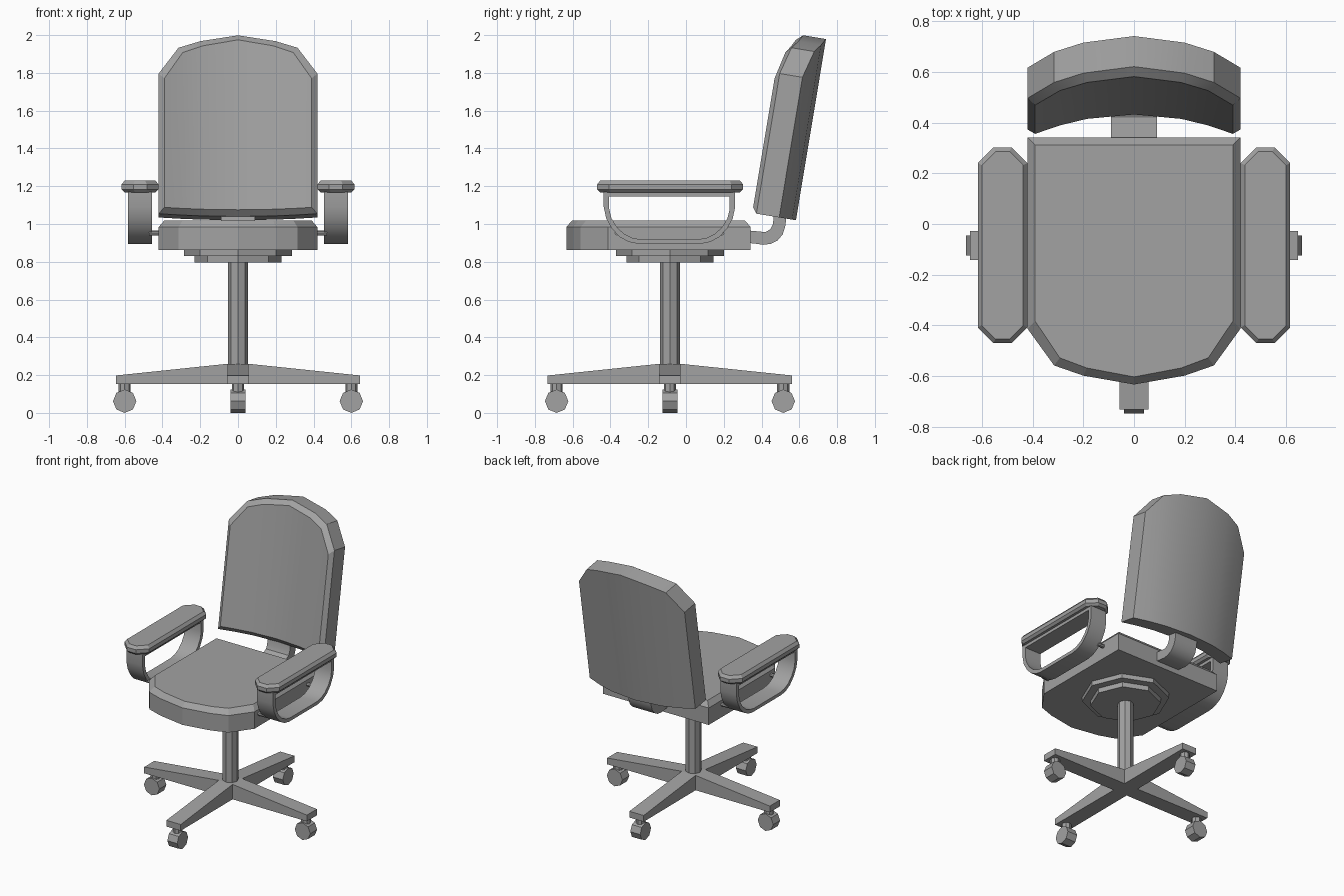
import bpy, bmesh
from math import sin, cos, pi, atan, radians
from mathutils import Vector

if "Cube" in bpy.data.objects:
    bpy.data.objects.remove(bpy.data.objects["Cube"], do_unlink=True)

grey = bpy.data.materials.new("plain_grey")
grey.use_nodes = True
grey.diffuse_color = (0.36, 0.36, 0.36, 1)
grey.node_tree.nodes["Principled BSDF"].inputs["Base Color"].default_value = grey.diffuse_color

BASE_Y = -0.085   # centre of the post and base


def loft(name, rings, caps="ngon", smooth=False):
    """Skin a list of equal rings; caps are an n-gon, a quad strip, or a closed loop."""
    bm = bmesh.new()
    vs = [[bm.verts.new(p) for p in ring] for ring in rings]
    n = len(vs[0])
    pairs = list(zip(vs, vs[1:]))
    if caps == "loop":
        pairs.append((vs[-1], vs[0]))
    for a, b in pairs:
        for i in range(n):
            j = (i + 1) % n
            bm.faces.new((a[i], a[j], b[j], b[i]))
    if caps == "ngon":
        bm.faces.new(vs[0])
        bm.faces.new(vs[-1])
    elif caps == "strip":
        for ring in (vs[0], vs[-1]):
            for i in range(n // 2 - 1):
                bm.faces.new((ring[i], ring[i + 1], ring[n - 2 - i], ring[n - 1 - i]))
    bmesh.ops.recalc_face_normals(bm, faces=bm.faces)
    mesh = bpy.data.meshes.new(name)
    bm.to_mesh(mesh)
    bm.free()
    mesh.materials.append(grey)
    obj = bpy.data.objects.new(name, mesh)
    bpy.context.collection.objects.link(obj)
    if smooth:
        bpy.ops.object.select_all(action="DESELECT")
        obj.select_set(True)
        bpy.context.view_layer.objects.active = obj
        bpy.ops.object.shade_smooth_by_angle(angle=radians(30))
    return obj


def octagon(name, centre, radius, length, axis):
    """Eight-sided cylinder centred on a point, along a given axis."""
    axis = Vector(axis)
    u = Vector((0, 0, 1)) if abs(axis.z) < 0.5 else Vector((1, 0, 0))
    v = axis.cross(u)
    rings = [[Vector(centre) + axis * s * length / 2
              + (u * cos(k * pi / 4) + v * sin(k * pi / 4)) * radius for k in range(8)]
             for s in (-1, 1)]
    return loft(name, rings)


def cushion(name, length, place, smooth):
    """Slab with a rounded far end and a chamfered face; place maps (x, v, depth)."""
    half = [(0.42, 0.22), (0.315, 0.075), (0.2, 0.035), (0, 0)]
    cols = [(-x, d) for x, d in half] + half[-2::-1]
    rings = []
    for inset, depth in ((0, 0), (0, 0.122), (0.03, 0.157)):
        k = 1 - inset / 0.42
        ring = [place(x * k, inset, depth) for x, d in cols]
        ring += [place(x * k, length - d - inset, depth) for x, d in reversed(cols)]
        rings.append(ring)
    return loft(name, rings, "strip", smooth)


# Seat and curved, reclined backrest
cushion("seat", 0.975, lambda x, v, d: (x, 0.342 - v, 0.862 + d), False)
tilt = atan(0.166)


def back_place(x, v, d):
    w = -d - 0.09 * (x / 0.42) ** 2
    return (x, 0.582 + v * sin(tilt) + w * cos(tilt), 1.02 + v * cos(tilt) - w * sin(tilt))


cushion("backrest", 0.972, back_place, True)

# Bent bracket joining the seat to the backrest
bracket = [(0.32, 0.9), (0.36, 0.897), (0.41, 0.89), (0.45, 0.895), (0.485, 0.913),
           (0.512, 0.945), (0.525, 0.985), (0.535, 1.06), (0.467, 1.06),
           (0.46, 1.0), (0.447, 0.972), (0.42, 0.957), (0.36, 0.963), (0.32, 0.966)]
loft("back_bracket", [[(x, y, z) for y, z in bracket] for x in (-0.09, 0.09)], smooth=True)

# Armrests: chamfered pad, looped band and pins into the seat
loop_half = [(0.348, 1.17), (0.348, 1.09), (0.335, 1.03), (0.305, 0.975),
             (0.262, 0.93), (0.215, 0.905), (0.165, 0.895)]
loop = loop_half + [(-y, z) for y, z in reversed(loop_half)]
MID_Y, MID_Z = -0.0875, 1.0325


def pad_ring(inset, z, cx):
    hx, hy, c = 0.0975 - inset, 0.386 - inset, 0.062 - inset * 0.5
    quarter = [(hx, hy - c), (hx - c, hy)]
    pts = quarter + [(-x, y) for x, y in reversed(quarter)]
    pts += [(-x, -y) for x, y in pts]
    return [(cx + x, -0.084 + y, z) for x, y in pts]


for side, label in ((1, "left"), (-1, "right")):
    cx = side * 0.5185
    loft(label + "_arm_pad", [pad_ring(i, z, cx) for i, z in
                              ((0.015, 1.168), (0, 1.183), (0, 1.21), (0.016, 1.23))])
    xa, xb = side * 0.455, side * 0.583
    rings = []
    for y, z in loop:
        yi, zi = MID_Y + y * 0.917, MID_Z + (z - MID_Z) * 0.83
        rings.append([(xa, MID_Y + y, z), (xb, MID_Y + y, z), (xb, yi, zi), (xa, yi, zi)])
    loft(label + "_arm_loop", rings, "loop", True)
    for y in (-0.365, 0.19):
        octagon(label + "_arm_pin", (side * 0.435, y, 0.952), 0.013, 0.07, (1, 0, 0))

# Plates under the seat and the post
octagon("upper_plate", (0, BASE_Y, 0.847), 0.285, 0.034, (0, 0, 1))
octagon("lower_plate", (0, BASE_Y, 0.8125), 0.23, 0.035, (0, 0, 1))
octagon("post", (0, BASE_Y, 0.49), 0.052, 0.64, (0, 0, 1))

# Four tapered base legs with casters
for k, label in enumerate(("left", "back", "right", "front")):
    out = Vector((cos(k * pi / 2), sin(k * pi / 2), 0))
    across = Vector((-out.y, out.x, 0))
    hub = Vector((0, BASE_Y, 0))
    rings = []
    for r, half, top in ((0, 0.055, 0.26), (0.055, 0.055, 0.26), (0.647, 0.057, 0.198)):
        rings.append([hub + out * r + across * s * half + Vector((0, 0, z))
                      for s, z in ((-1, 0.153), (1, 0.153), (1, top), (-1, top))])
    loft(label + "_leg", rings)
    spot = hub + out * 0.6
    octagon(label + "_caster_stem", spot + Vector((0, 0, 0.13)), 0.032, 0.06, (0, 0, 1))
    octagon(label + "_caster_wheel", spot + Vector((0, 0, 0.062)), 0.062, 0.078, across)
